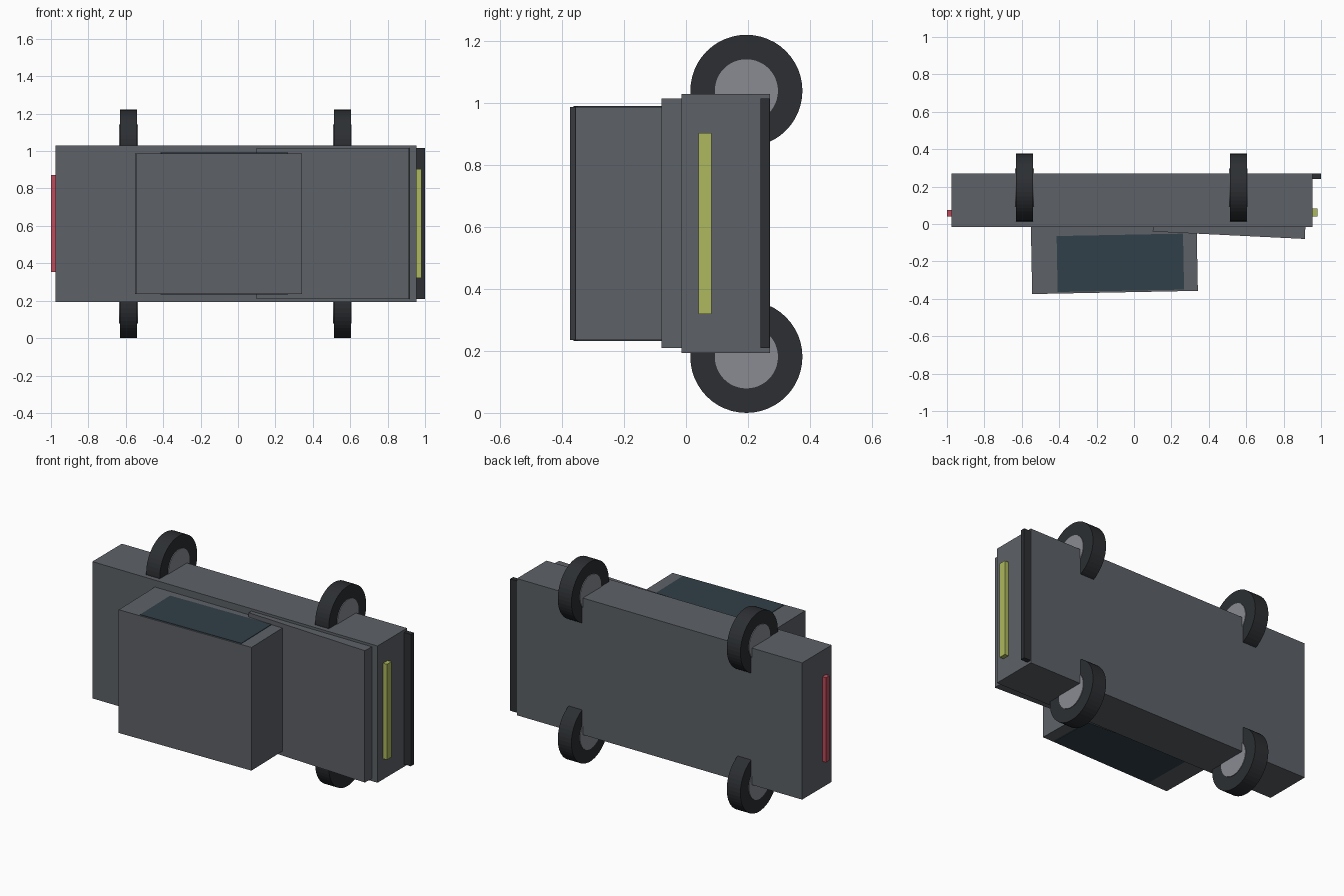
import bpy
import math

if "Cube" in bpy.data.objects:
    bpy.data.objects.remove(bpy.data.objects["Cube"])


def material(name, r, g, b):
    m = bpy.data.materials.new(name)
    m.diffuse_color = (r, g, b, 1)
    m.use_nodes = True
    m.node_tree.nodes["Principled BSDF"].inputs["Base Color"].default_value = m.diffuse_color
    return m


PAINT = material("paint", 0.11, 0.12, 0.135)
RUBBER = material("rubber", 0.025, 0.028, 0.032)
METAL = material("metal", 0.25, 0.26, 0.29)
GLASS = material("glass", 0.03, 0.05, 0.065)
YELLOW = material("yellow", 0.42, 0.48, 0.11)
RED = material("red", 0.5, 0.07, 0.1)


def box(name, x, y, z, mat, angle=0):
    """Box from (min, max) ranges, turned about z around its centre."""
    bpy.ops.mesh.primitive_cube_add(
        size=1, location=[sum(r) / 2 for r in (x, y, z)],
        rotation=(0, 0, math.radians(angle)))
    ob = bpy.context.object
    ob.name = name
    ob.scale = [r[1] - r[0] for r in (x, y, z)]
    ob.data.materials.append(mat)


def disc(name, loc, radius, width, mat):
    """Cylinder with its axle along x."""
    bpy.ops.mesh.primitive_cylinder_add(
        vertices=48, radius=radius, depth=width, location=loc,
        rotation=(0, math.pi / 2, 0))
    ob = bpy.context.object
    ob.name = name
    ob.data.materials.append(mat)


# Main body, hood and cabin
box("body", (-0.975, 0.954), (-0.015, 0.271), (0.194, 1.03), PAINT)
box("hood", (0.102, 0.916), (-0.06, 0.04), (0.209, 1.015), PAINT, -2.8)
box("cabin", (-0.548, 0.338), (-0.366, 0.0), (0.235, 0.988), PAINT, 1.1)

# Side windows, slightly proud of the cabin on both sides
box("windows", (-0.411, 0.265), (-0.357, -0.058), (0.232, 0.991), GLASS, 1.1)

# Bumper and lamps
box("bumper", (0.94, 1.0), (0.241, 0.27), (0.209, 1.015), RUBBER)
box("head_lamp", (0.94, 0.98), (0.04, 0.083), (0.32, 0.904), YELLOW)
box("tail_lamp", (-1.0, -0.96), (0.04, 0.076), (0.353, 0.871), RED)

# Wheels, cutting into the body at each corner
for end, x in (("rear", -0.585), ("front", 0.558)):
    for side, z in (("lower", 0.181), ("upper", 1.04)):
        disc(f"{end}_{side}_tyre", (x, 0.195, z), 0.181, 0.092, RUBBER)
        disc(f"{end}_{side}_hub", (x, 0.195, z), 0.102, 0.1, METAL)
